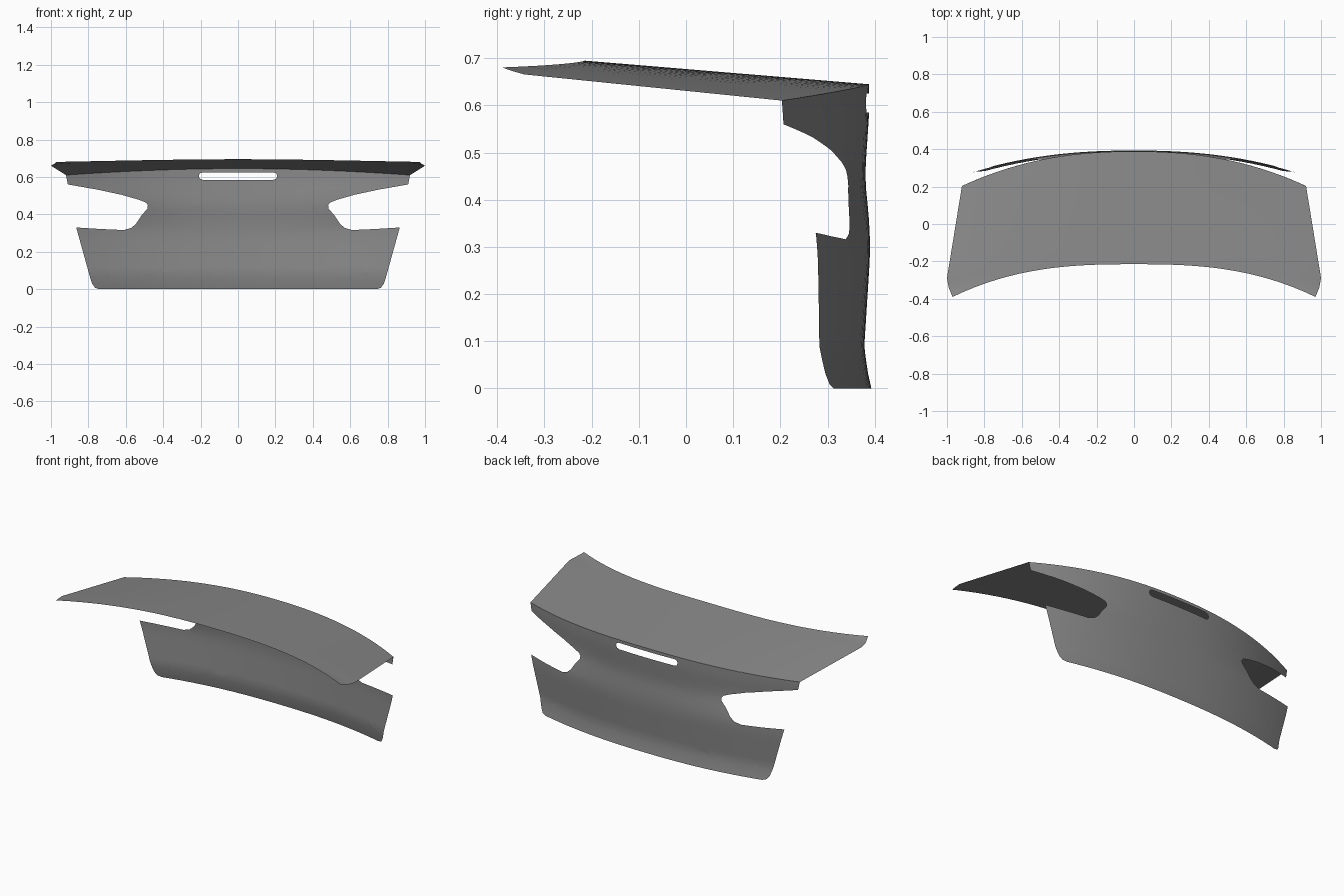
import bpy, bmesh
from mathutils import Vector

cube = bpy.data.objects.get("Cube")
if cube:
    bpy.data.objects.remove(cube, do_unlink=True)

paint = bpy.data.materials.new("grey_paint")
paint.use_nodes = True
grey = (0.25, 0.25, 0.25, 1)
paint.diffuse_color = grey
paint.node_tree.nodes["Principled BSDF"].inputs["Base Color"].default_value = grey


def interp(points, t):
    """Piecewise linear lookup in (position, value) pairs."""
    if t <= points[0][0]:
        return points[0][1]
    for (a, va), (b, vb) in zip(points, points[1:]):
        if t <= b:
            return va + (vb - va) * (t - a) / (b - a)
    return points[-1][1]


def finish(bm, name, facing):
    """Point all faces outward, then make a smooth shaded object."""
    bm.normal_update()
    for f in bm.faces:
        if f.normal.dot(facing) < 0:
            f.normal_flip()
        f.smooth = True
    mesh = bpy.data.meshes.new(name)
    bm.to_mesh(mesh)
    bm.free()
    mesh.materials.append(paint)
    obj = bpy.data.objects.new(name, mesh)
    bpy.context.collection.objects.link(obj)


# Shared shape: rear section of the panel, and how much it wraps around the sides
SECTION = [(0, .393), (.04, .384), (.09, .378), (.2, .385), (.28, .39), (.32, .39),
           (.37, .387), (.42, .382), (.46, .38), (.52, .384), (.58, .388)]
WRAP = [(.33, .16), (.5, .224)]


def panel_y(x, z):
    return interp(SECTION, z) - interp(WRAP, z) * abs(x) ** 2.3


def lid_point(s, v):
    """Lid surface: s runs across (-1..1), v from the front edge to the rear edge."""
    width = interp([(0, .97), (.08, .99), (.17, 1), (1, .92)], v)
    front = -.215 - .175 * abs(s) ** 2.7
    rear = panel_y(.92 * s, 1)
    y = front + (rear - front) * v
    crown = (.029 + .021 * v) * s * s
    rolled_edge = .01 * min(1, v / .07) * (1 - v) * abs(s) ** 10
    return Vector((width * s, y, .677 - .083 * y - crown - rolled_edge))


# Trunk lid
COLS = 32
ROWS = [0, .035, .08, .125, .17, .3, .5, .75, 1]
bm = bmesh.new()
grid = [[bm.verts.new(lid_point(2 * i / COLS - 1, v)) for i in range(COLS + 1)] for v in ROWS]
for low, high in zip(grid, grid[1:]):
    for i in range(COLS):
        bm.faces.new((low[i], low[i + 1], high[i + 1], high[i]))
finish(bm, "trunk_lid", Vector((0, 0, 1)))

# Rear panel: half outline with the lamp notch, from the bottom up
half = [(.74, 0), (.765, .008), (.78, .03), (.79, .06), (.865, .33), (.74, .322), (.61, .316),
        (.57, .328), (.545, .35), (.515, .395), (.485, .43), (.482, .45), (.492, .463),
        (.53, .478), (.62, .504), (.75, .532), (.91, .56)]
top = [(p.x, p.z) for p in (lid_point(1 - 2 * i / COLS, 1) for i in range(COLS + 1))]
outline = half + top + [(-x, z) for x, z in reversed(half)]

# Handle slot with rounded ends
corner = [(.19, .585), (.205, .591), (.21, .605), (.205, .619), (.19, .625)]
slot = corner + [(-x, z) for x, z in reversed(corner)]

bm = bmesh.new()
for loop in (outline, slot):
    verts = [bm.verts.new((x, 0, z)) for x, z in loop]
    for a, b in zip(verts, verts[1:] + verts[:1]):
        bm.edges.new((a, b))
bmesh.ops.triangle_fill(bm, edges=bm.edges[:], use_beauty=True, normal=(0, 1, 0))

# Slice the flat sheet into a lattice, then bend it to the section
cuts = [((i * .0575, 0, 0), (1, 0, 0)) for i in range(-15, 16)]
cuts += [((0, 0, i * .03), (0, 0, 1)) for i in range(1, 22)]
for co, normal in cuts:
    bmesh.ops.bisect_plane(bm, geom=bm.verts[:] + bm.edges[:] + bm.faces[:],
                           plane_co=co, plane_no=normal, dist=1e-5)
for v in bm.verts:
    v.co.y = panel_y(v.co.x, v.co.z)
finish(bm, "rear_panel", Vector((0, 1, 0)))
